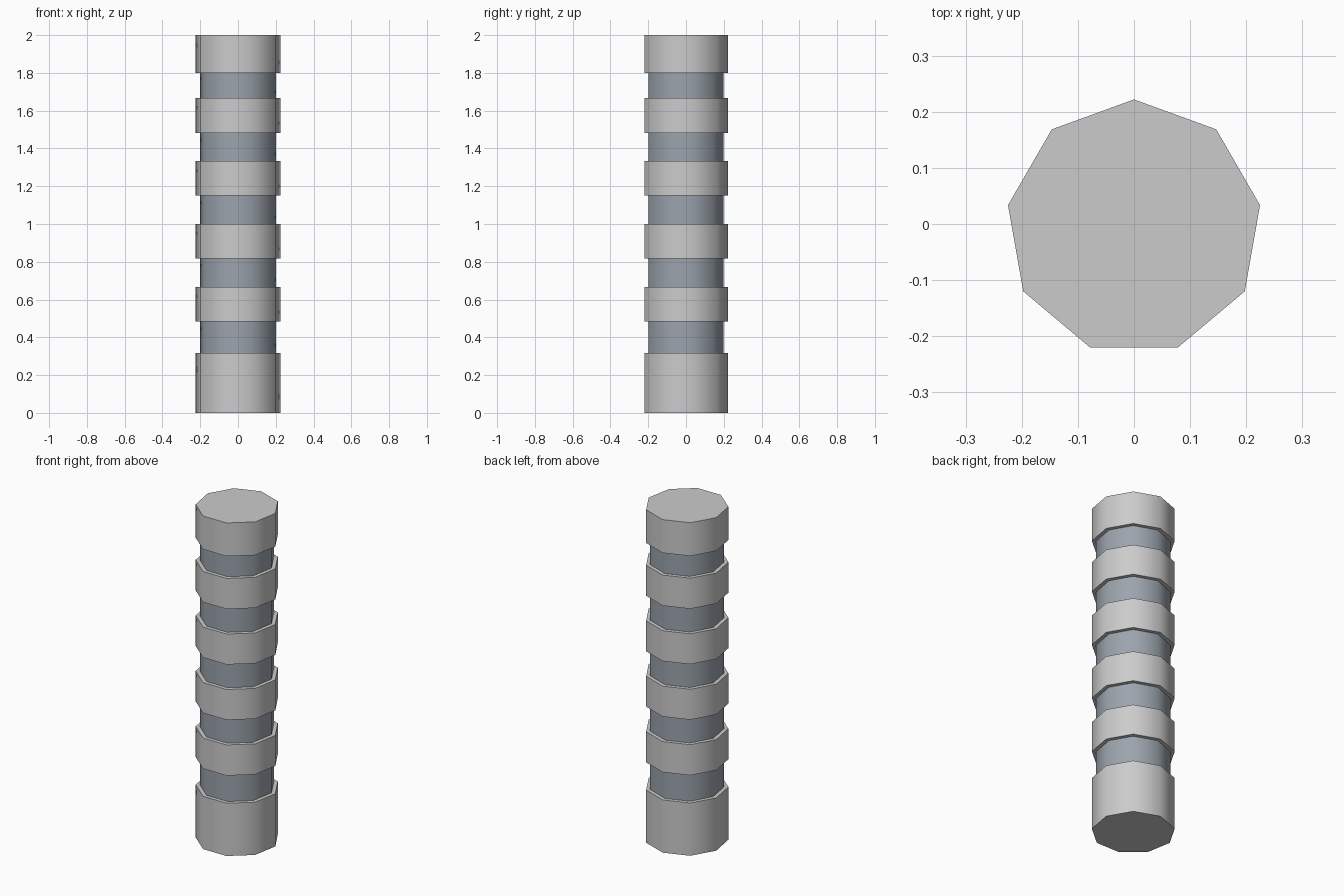
import bpy
import math

cube = bpy.data.objects.get("Cube")
if cube:
    bpy.data.objects.remove(cube, do_unlink=True)

SIDES = 9
CENTRE_Y = -0.006


def material(name, rgb):
    mat = bpy.data.materials.new(name)
    mat.use_nodes = True
    colour = (*rgb, 1)
    mat.diffuse_color = colour
    mat.node_tree.nodes["Principled BSDF"].inputs["Base Color"].default_value = colour
    return mat


def segment(name, radius, bottom, top, mat, fill):
    """Nine-sided drum with one corner pointing to the back."""
    bpy.ops.mesh.primitive_cylinder_add(
        vertices=SIDES, radius=radius, depth=top - bottom, end_fill_type=fill,
        location=(0, CENTRE_Y, (bottom + top) / 2))
    obj = bpy.context.object
    obj.name = name
    obj.data.materials.append(mat)
    # Rounded shading around the side, crisp rims
    bpy.ops.object.shade_smooth_by_angle(angle=math.radians(60))
    return obj


light_grey = material("light grey", (0.6, 0.6, 0.6))
blue_grey = material("blue grey", (0.33, 0.37, 0.42))

# Wide bands, from the tall foot up to the cap
bands = [(0, 0.317), (0.483, 0.667), (0.817, 1.0),
         (1.15, 1.333), (1.483, 1.667), (1.8, 2.0)]
for i, (low, high) in enumerate(bands):
    segment(f"band_{i + 1}", 0.228, low, high, light_grey, 'NGON')

# Narrow necks fill the gaps between the bands
for i in range(len(bands) - 1):
    segment(f"neck_{i + 1}", 0.205, bands[i][1], bands[i + 1][0],
            blue_grey, 'NOTHING')
